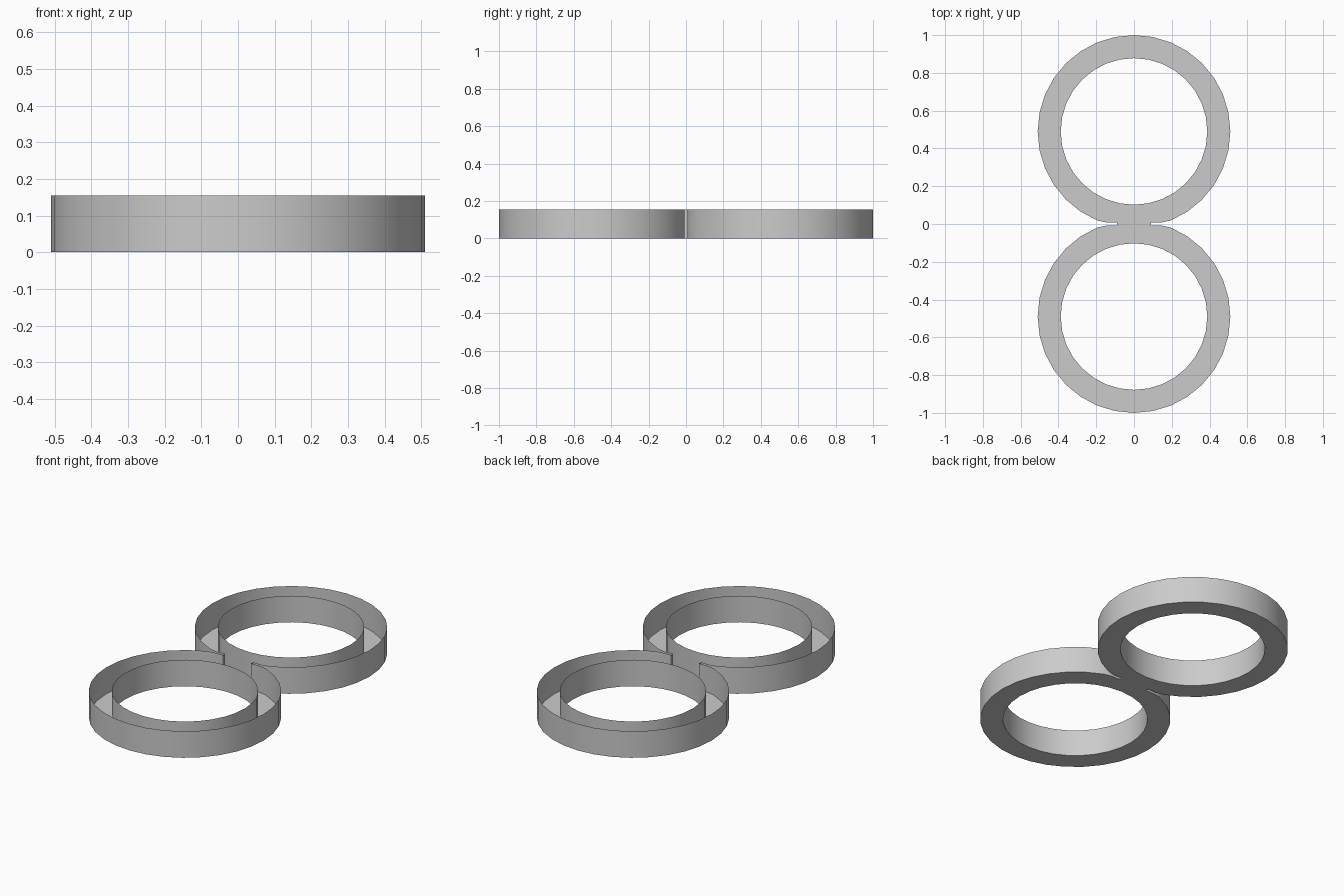
import bpy, bmesh, math

if "Cube" in bpy.data.objects:
    bpy.data.objects.remove(bpy.data.objects["Cube"])

N, CY, R_OUT, R_IN, H = 32, 0.49, 0.51, 0.388, 0.155


def ring(cy, r, ids):
    return [(r * math.cos(2 * math.pi * i / N), cy + r * math.sin(2 * math.pi * i / N)) for i in ids]


# Figure-eight outline: upper arc, narrow neck, mirrored lower arc
half = [(0.09, 0.009), (0.15, 0.009)] + ring(CY, R_OUT, range(-6, 23)) + [(-0.15, 0.009), (-0.09, 0.009)]
outer = half + [(-x, -y) for x, y in half]
inner_back = ring(CY, R_IN, range(N))
inner_front = ring(-CY, R_IN, range(N))


def make_object(name, bm):
    me = bpy.data.meshes.new(name)
    bm.to_mesh(me)
    bm.free()
    ob = bpy.data.objects.new(name, me)
    bpy.context.collection.objects.link(ob)
    bpy.context.view_layer.objects.active = ob
    ob.select_set(True)
    bpy.ops.object.shade_smooth_by_angle(angle=math.radians(30))
    ob.select_set(False)


# Open-topped tray: thin walls standing on a flat floor
bm = bmesh.new()
floor_edges = []
for pts, flip in ((outer, False), (inner_back, True), (inner_front, True)):
    low = [bm.verts.new((x, y, 0)) for x, y in pts]
    top = [bm.verts.new((x, y, H)) for x, y in pts]
    for i in range(len(pts)):
        j = (i + 1) % len(pts)
        quad = [low[i], low[j], top[j], top[i]]
        bm.faces.new(quad[::-1] if flip else quad)
        floor_edges.append(bm.edges.get((low[i], low[j])))
res = bmesh.ops.triangle_fill(bm, edges=floor_edges, use_beauty=True, normal=(0, 0, -1))
floor = [f for f in res["geom"] if isinstance(f, bmesh.types.BMFace)]
for f in floor:
    f.normal_update()
    if f.normal.z > 0:
        f.normal_flip()
bmesh.ops.dissolve_limit(bm, angle_limit=0.01, edges=list({e for f in floor for e in f.edges if len(e.link_faces) == 2 and all(g in floor for g in e.link_faces)}), verts=[])
make_object("figure_eight_channel", bm)
